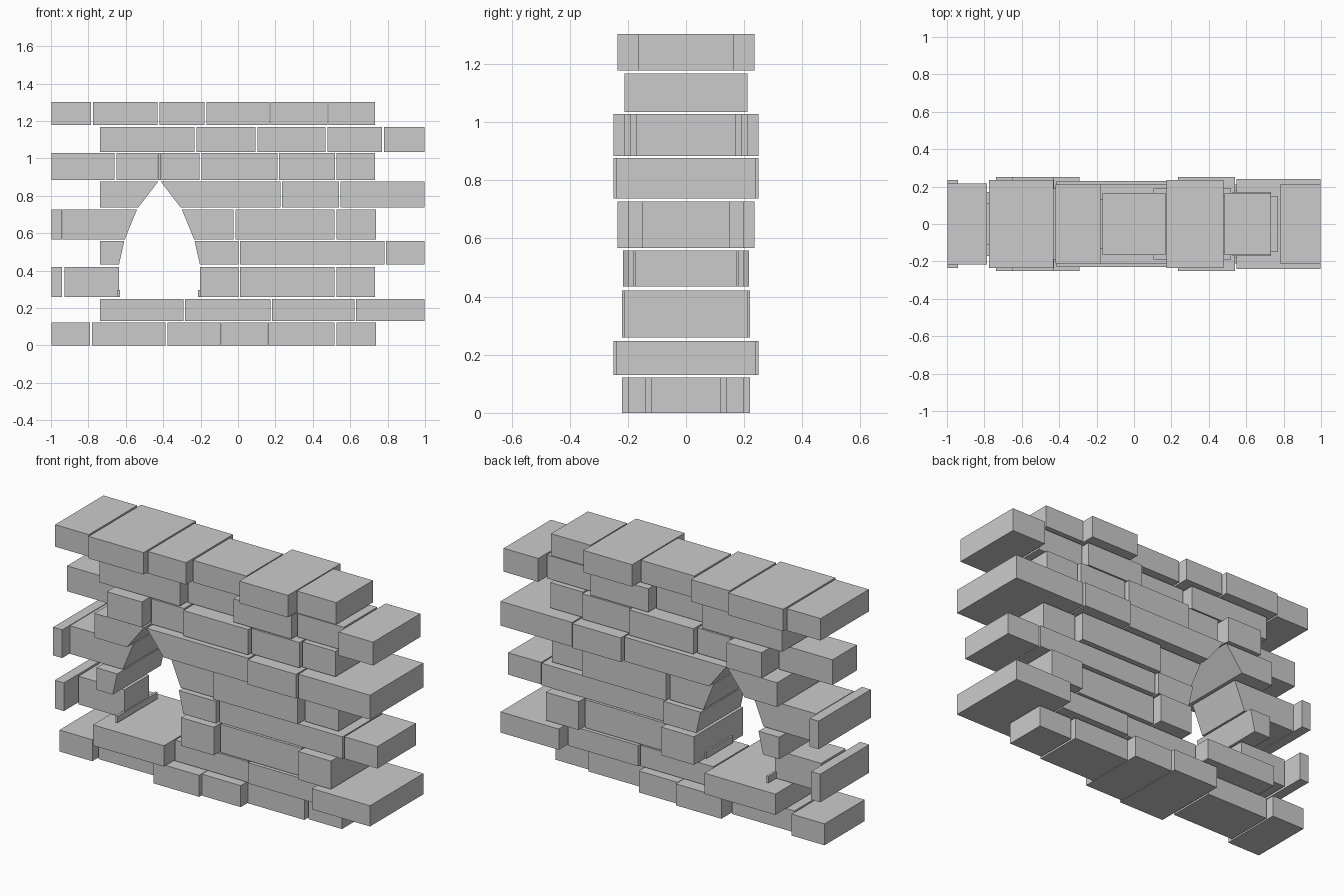
import bpy

# Arch opening: half-width of the hole at the height of each course boundary
AX = -0.42
ARCH = [(0.0, 0.217), (0.434, 0.216), (0.563, 0.187), (0.732, 0.118), (0.885, 0.0)]


def arch_half(z):
    for (z0, w0), (z1, w1) in zip(ARCH, ARCH[1:]):
        if z <= z1:
            return w0 + (w1 - w0) * (z - z0) / (z1 - z0)
    return 0.0


def brick(name, x0, x1, z0, z1, h):
    """Stone block; None as an end means it is trimmed to the arch line."""
    def span(z):
        a = AX + arch_half(z) if x0 is None else x0
        b = AX - arch_half(z) if x1 is None else x1
        return a, b
    (a, b), (c, d) = span(z0), span(z1)
    prof = [(a, z0), (b, z0), (d, z1), (c, z1)]
    verts = [(x, y, z) for y in (-h, h) for x, z in prof]
    faces = [(0, 1, 2, 3), (7, 6, 5, 4)]
    faces += [(i, i + 4, (i + 1) % 4 + 4, (i + 1) % 4) for i in range(4)]
    me = bpy.data.meshes.new(name)
    me.from_pydata(verts, [], faces)
    bpy.context.collection.objects.link(bpy.data.objects.new(name, me))


# Courses from bottom to top: (z0, z1, [(x0, x1, half depth), ...])
COURSES = [
    (0.0, 0.122, [(-0.997, -0.79, .18), (-.78, -.388, .14), (-.377, -.09, .22),
                  (-.087, .157, .20), (.16, .515, .14), (.527, .738, .12)]),
    (.13, .248, [(-.737, -.291, .25), (-.284, .174, .16), (.182, .623, .17),
                 (.632, .998, .24)]),
    (.26, .42, [(-.998, -.941, .22), (-.927, None, .11), (None, .002, .22),
                (.01, .517, .17), (.527, .733, .212)]),
    (.434, .559, [(-.738, None, .217), (None, .002, .20), (.01, .783, .18),
                  (.79, .998, .173)]),
    (.567, .727, [(-.998, -.941, .235), (-.937, None, .17), (None, -.024, .18),
                  (-.013, .515, .20), (.527, .738, .15)]),
    (.738, .876, [(-.738, None, .236), (None, .227, .23), (.235, .54, .25),
                  (.548, .998, .24)]),
    (.884, 1.028, [(-.998, -.661, .11), (-.65, -.43, .25), (-.428, -.412, .17),
                   (-.41, -.206, .19), (-.195, .211, .212), (.219, .519, .19),
                   (.527, .733, .172)]),
    (1.034, 1.167, [(-.738, -.233, .19), (-.222, .094, .13), (.104, .468, .19),
                    (.479, .77, .15), (.781, .998, .212)]),
    (1.178, 1.303, [(-.998, -.786, .217), (-.775, -.43, .235), (-.42, -.179, .21),
                    (-.168, .168, .165), (.174, .479, .236), (.485, .733, .165)]),
]
for r, (z0, z1, stones) in enumerate(COURSES):
    for i, (x0, x1, h) in enumerate(stones):
        brick(f"course_{r}_stone_{i}", x0, x1, z0, z1, h)

# Thin ledges at the foot of the opening
brick("ledge_left", -.645, -.632, .26, .297, .18)
brick("ledge_right", -.213, -.2, .26, .297, .12)
